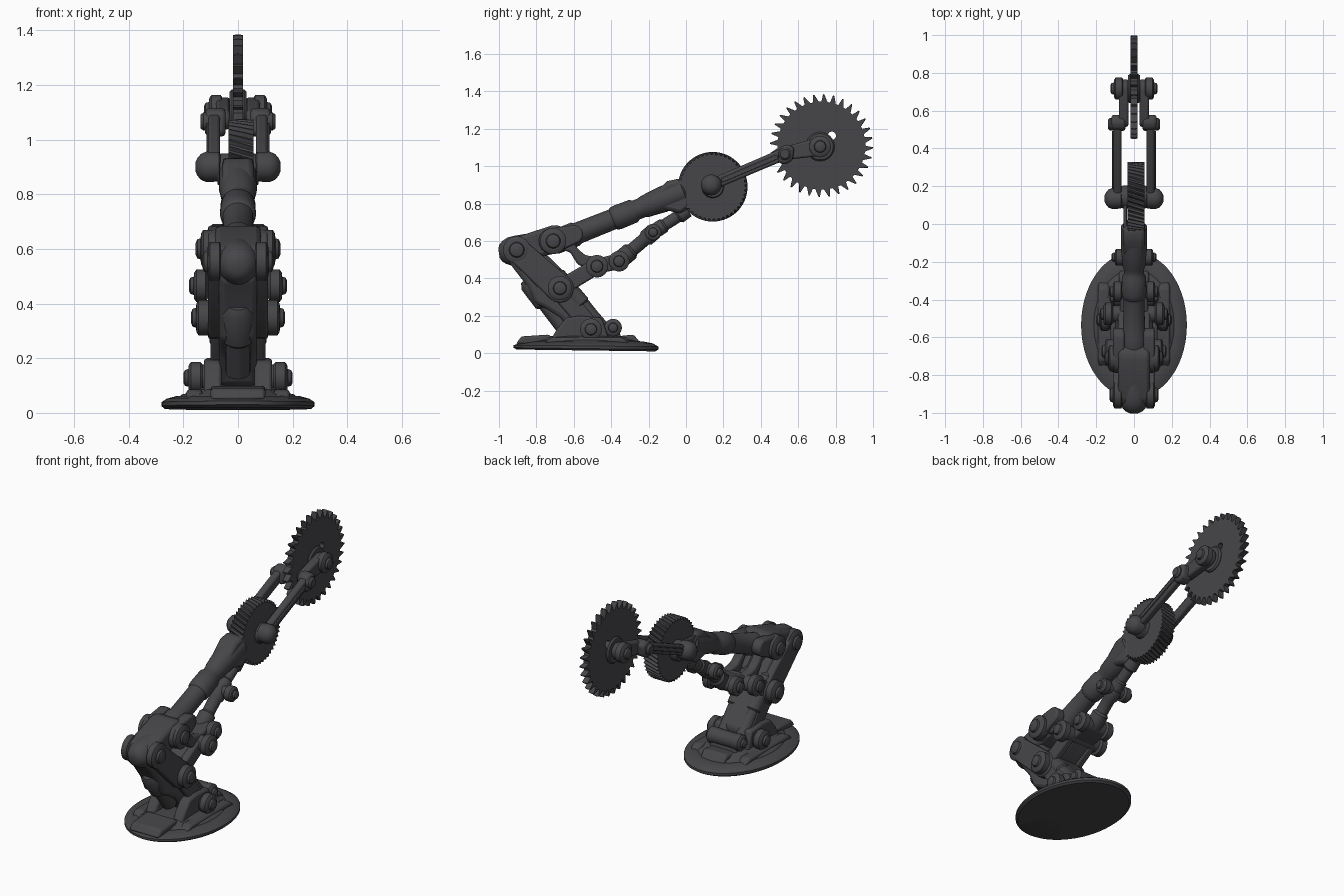
import bpy, bmesh, math
from mathutils import Vector

if "Cube" in bpy.data.objects:
    bpy.data.objects.remove(bpy.data.objects["Cube"])

metal = bpy.data.materials.new("dark_grey_metal")
metal.diffuse_color = (0.062, 0.060, 0.066, 1)
metal.use_nodes = True
metal.node_tree.nodes["Principled BSDF"].inputs["Base Color"].default_value = metal.diffuse_color


def finish(name, bm, bevel=0.0, mirror=False):
    bmesh.ops.recalc_face_normals(bm, faces=bm.faces)
    me = bpy.data.meshes.new(name)
    bm.to_mesh(me)
    bm.free()
    me.materials.append(metal)
    ob = bpy.data.objects.new(name, me)
    bpy.context.collection.objects.link(ob)
    if bevel:
        m = ob.modifiers.new("bevel", 'BEVEL')
        m.width, m.segments, m.limit_method = bevel, 2, 'ANGLE'
    if mirror:
        m = ob.modifiers.new("mirror", 'MIRROR')
        m.use_clip = False
    return ob


def loft(name, rings, **kw):
    """Skin a list of equal-length point rings and cap both ends."""
    bm = bmesh.new()
    vs = [[bm.verts.new(p) for p in r] for r in rings]
    n = len(vs[0])
    for a, b in zip(vs, vs[1:]):
        for i in range(n):
            j = (i + 1) % n
            bm.faces.new((a[i], a[j], b[j], b[i]))
    bm.faces.new(vs[0])
    bm.faces.new(vs[-1])
    return finish(name, bm, **kw)


def lathe(name, p, q, profile, seg=28, **kw):
    """Revolve (fraction, radius) pairs round the axis p-q."""
    p, q = Vector(p), Vector(q)
    d = (q - p).normalized()
    u = d.orthogonal().normalized()
    v = d.cross(u)
    rings = []
    for t, r in profile:
        rings.append([p.lerp(q, t) + r * (u * math.cos(2 * math.pi * i / seg) + v * math.sin(2 * math.pi * i / seg))
                      for i in range(seg)])
    return loft(name, rings, **kw)


def plate(name, pts, x0, x1, bevel=0.012, mirror=False):
    """Side profile (y, z) extruded across x."""
    return loft(name, [[(x, y, z) for y, z in pts] for x in (x0, x1)], bevel=bevel, mirror=mirror)


def bar(name, a, b, w0, w1, x0, x1, bevel=0.01, mirror=True):
    """Round-ended link between two pivots."""
    ang = math.atan2(b[1] - a[1], b[0] - a[0])
    pts = []
    for c, w, s in ((a, w0, math.pi / 2), (b, w1, -math.pi / 2)):
        pts += [(c[0] + w * math.cos(ang + s + math.pi * i / 8), c[1] + w * math.sin(ang + s + math.pi * i / 8))
                for i in range(9)]
    return plate(name, pts, x0, x1, bevel, mirror)


def pin(name, y, z, r, half, core=None):
    """Pivot shaft along x with a collar and a domed cap at each end."""
    core = core or r * 0.75
    side = [(half, r * .3), (half - .006, r * .5), (half - .018, r * .56), (half - .02, r * .82),
            (half - .028, r), (half - .062, r), (half - .07, core)]
    prof = [(.5 - x / (2 * half), rr) for x, rr in side] + [(.5 + x / (2 * half), rr) for x, rr in side[::-1]]
    return lathe(name, (-half, y, z), (half, y, z), prof)


def toothed(name, y, z, tip, root, n, layers, lean):
    """Toothed wheel; layers are (x, twist, tip scale)."""
    rings = []
    for x, tw, k in layers:
        ring = []
        for i in range(n):
            for f, r in ((0, root), (.3, root), (lean, tip * k), (lean + .12, tip * k)):
                a = 2 * math.pi * (i + f) / n + tw
                ring.append((x, y + r * math.cos(a), z + r * math.sin(a)))
        rings.append(ring)
    return loft(name, rings)


# oval foot plate with a raised tier
def oval(s, z, drop=0.0, n=56):
    return [(.28 * s * math.cos(a), -.535 + .387 * s * math.sin(a), z - drop * math.sin(a) - drop)
            for a in (2 * math.pi * i / n for i in range(n))]


loft("foot_plate", [oval(.3, .02), oval(.96, .02, .005), oval(1, .03, .005), oval(1, .043, .004),
                    oval(.93, .052), oval(.8, .062), oval(.76, .06), oval(.73, .068), oval(.66, .072),
                    oval(.62, .085), oval(.5, .092), oval(.3, .092)])
for nm, y0, y1, w in (("front_foot_block", -.89, -.72, .1), ("rear_foot_block", -.38, -.27, .08)):
    plate(nm, [(y0 - .02, .05), (y0 + .01, .09), (y1 - .01, .1), (y1 + .03, .05)], -w, w)
plate("foot_side_rail", [(-.76, .05), (-.72, .085), (-.34, .085), (-.3, .05)], .13, .19, mirror=True)

# base bracket and its pivots
plate("base_bracket", [(-.73, .06), (-.69, .13), (-.64, .19), (-.57, .2), (-.45, .19), (-.41, .07)],
      .06, .125, mirror=True)
pin("base_pivot", -.508, .128, .058, .2, .05)
pin("base_rear_pivot", -.39, .137, .047, .13, .045)
plate("rear_pivot_mount", [(-.46, .06), (-.44, .13), (-.36, .13), (-.34, .06)], -.09, .09)

# lower arm: solid core, side cheeks, twin tubes
plate("lower_arm_core", [(-.95, .49), (-.85, .36), (-.81, .27), (-.74, .235), (-.67, .19), (-.61, .1), (-.46, .1),
                         (-.44, .18), (-.6, .385), (-.83, .61), (-.92, .62)], -.07, .07, .02)
bar("lower_arm_cheek", (-.9, .55), (-.674, .345), .065, .075, .06, .11)
bar("lower_arm_leg", (-.674, .335), (-.5, .13), .05, .05, .065, .1)
for sx in (-1, 1):
    lathe("lower_arm_tube", (sx * .06, -.7, .43), (sx * .06, -.44, .13),
          [(0, .03), (.05, .045), (.55, .045), (.57, .036), (1, .036)])
lathe("lower_arm_front_tube", (0, -.85, .4), (0, -.66, .15), [(0, .04), (.1, .06), (.5, .06), (.55, .045), (1, .045)])

# elbow knuckle and cap
lathe("elbow_cap", (0, -1.0, .535), (0, -.84, .56),
      [(0, .025), (.06, .046), (.18, .063), (.35, .076), (.6, .08), (1, .08)])
pin("elbow_pivot", -.905, .553, .073, .13)
pin("upper_pivot", -.71, .6, .07, .155)
pin("link_pivot", -.674, .348, .065, .172)
pin("middle_pivot", -.476, .465, .06, .18)
pin("piston_pivot", -.358, .492, .055, .13)
pin("piston_front_pivot", -.176, .647, .045, .12)
bar("elbow_block", (-.9, .555), (-.7, .61), .065, .075, -.085, .085, .02, False)
bar("elbow_cheek", (-.72, .6), (-.6, .635), .068, .05, .05, .11)

# upper arm tube with sleeves, ending in the wheel housing
lathe("upper_arm", (0, -.74, .578), (0, 0.0, .872),
      [(0, .05), (.05, .065), (.2, .066), (.22, .058), (.47, .056), (.48, .063), (.51, .066), (.62, .064),
       (.64, .054), (.68, .054), (.70, .06), (.78, .066), (.83, .07), (.98, .07), (1, .05)])
plate("wheel_housing", [(-.2, .83), (-.1, .92), (-.03, .935), (.02, .9), (.02, .78), (-.03, .745), (-.12, .77)],
      -.058, .058, .02)
bar("housing_tongue", (-.03, .86), (.13, .893), .06, .04, -.055, -.036, .005, False)

# linkage below the upper arm
bar("lower_link", (-.674, .348), (-.476, .465), .045, .042, .055, .1)
bar("link_spacer", (-.64, .37), (-.476, .465), .035, .04, -.06, .06, mirror=False)
bar("short_link", (-.476, .465), (-.358, .492), .04, .042, -.075, .075, mirror=False)
plate("curved_link", [(-.69, .64), (-.62, .63), (-.58, .56), (-.54, .525), (-.46, .51), (-.43, .47), (-.5, .44),
                      (-.58, .475), (-.62, .54), (-.67, .555)], .03, .085, mirror=True)
lathe("piston", (0, -.38, .475), (0, -.17, .652),
      [(0, .03), (.1, .048), (.4, .048), (.45, .036), (.75, .036), (.8, .045), (1, .045)])
lathe("piston_rod", (0, -.176, .647), (0, 0.01, .765), [(0, .04), (.3, .04), (.35, .032), (.7, .032), (.75, .042), (1, .038)])

# small helical drive wheel
toothed("drive_wheel", .143, .89, .186, .172, 44,
        [(-.034 + .09 * i / 6, .16 * i / 6, 1) for i in range(7)], .55)
lathe("drive_wheel_hub", (-.075, .143, .89), (.075, .143, .89), [(0, .055), (.1, .06), (.9, .06), (1, .055)])
lathe("drive_axle", (-.13, .135, .9), (.13, .135, .9), [(0, .025), (1, .025)])

# fork carrying the saw
for sx in (-1, 1):
    lathe("fork_root_knob", (sx * .06, .135, .9), (sx * .155, .135, .9),
          [(0, .04), (.1, .054), (.6, .056), (.8, .047), (.93, .033), (1, .018)])
bar("fork_arm", (.135, .9), (.53, 1.068), .03, .032, .066, .108)
bar("fork_arm_rib", (.2, .928), (.48, 1.047), .012, .012, .1, .116, .003)
plate("fork_knuckle", [(.49, 1.02), (.5, 1.1), (.54, 1.118), (.58, 1.1), (.57, 1.03), (.53, 1.008)],
      .045, .12, .015, True)
lathe("fork_bolt", (.1, .528, 1.066), (.138, .528, 1.066), [(0, .034), (.7, .034), (1, .024)], mirror=True)
bar("saw_arm", (.55, 1.072), (.717, 1.105), .036, .05, .03, .08)
pin("saw_pivot", .717, 1.105, .058, .125, .045)

# saw blade with an off-centre hole
blade = toothed("saw_blade", .724, 1.11, .275, .235, 32,
                [(-.018, 0, .99), (0, 0, 1.0), (.018, 0, .99)], .72)
cutter = lathe("hole_cutter", (-.1, .78, 1.163), (.1, .78, 1.163), [(0, .022), (1, .022)])
cutter.hide_render = True
cut = blade.modifiers.new("hole", 'BOOLEAN')
cut.operation, cut.object, cut.solver = 'DIFFERENCE', cutter, 'EXACT'
bpy.context.view_layer.objects.active = blade
bpy.ops.object.modifier_apply(modifier="hole")
bpy.data.objects.remove(cutter)
lathe("saw_hub", (-.032, .717, 1.105), (.032, .717, 1.105), [(0, .07), (.15, .078), (.85, .078), (1, .07)])

# smooth rounded surfaces, keep hard edges
bpy.ops.object.select_all(action='SELECT')
bpy.ops.object.shade_smooth_by_angle(angle=math.radians(35))
